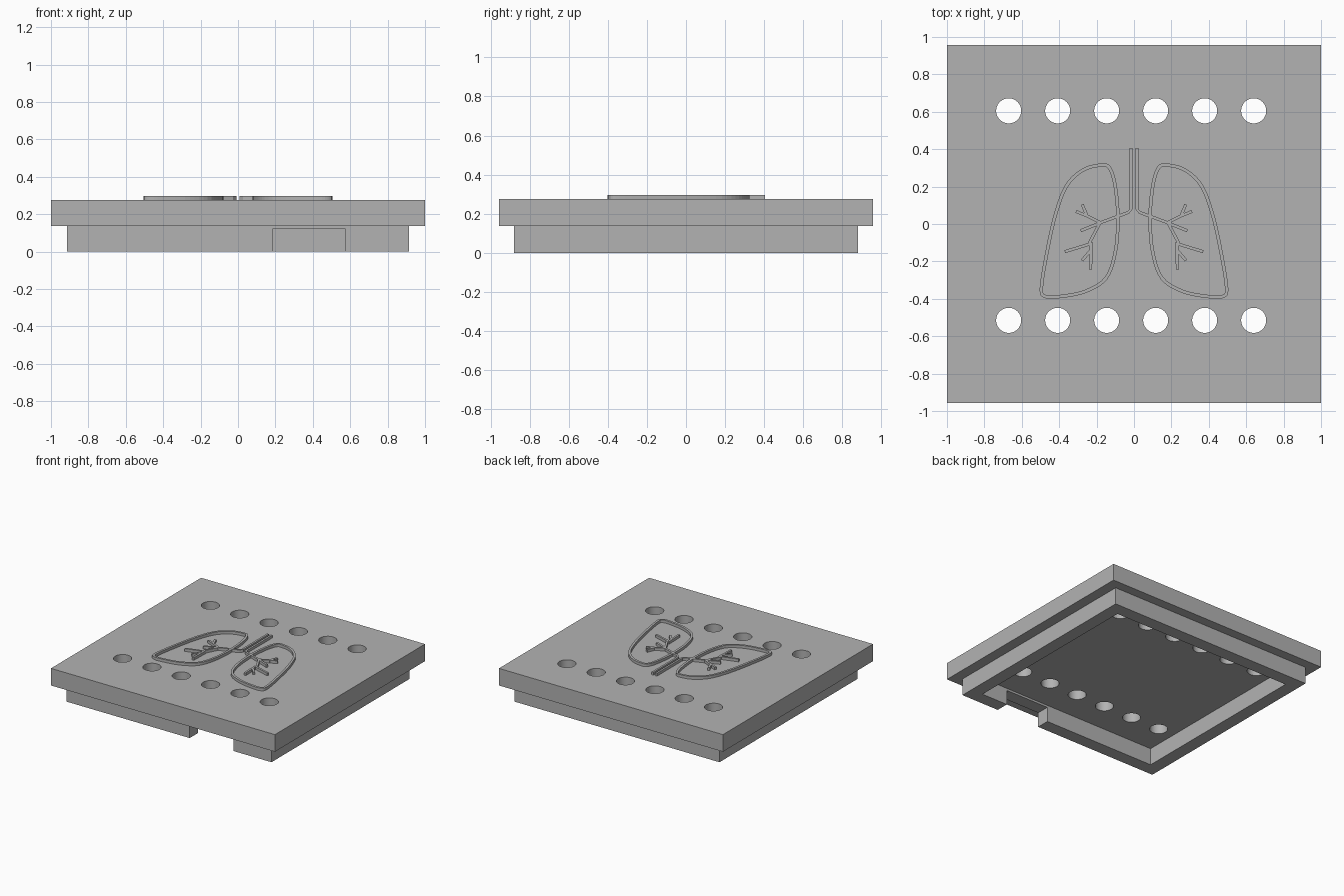
import bpy, bmesh
from mathutils import Vector, Matrix

cube = bpy.data.objects.get("Cube")
if cube:
    bpy.data.objects.remove(cube, do_unlink=True)

grey = bpy.data.materials.new("plain grey")
grey.use_nodes = True
colour = (0.45, 0.45, 0.45, 1)
grey.diffuse_color = colour
grey.node_tree.nodes["Principled BSDF"].inputs["Base Color"].default_value = colour


def finish(name, bm):
    bmesh.ops.recalc_face_normals(bm, faces=bm.faces)
    mesh = bpy.data.meshes.new(name)
    bm.to_mesh(mesh)
    bm.free()
    mesh.materials.append(grey)
    ob = bpy.data.objects.new(name, mesh)
    bpy.context.scene.collection.objects.link(ob)
    return ob


def add_box(bm, lo, hi):
    lo, hi = Vector(lo), Vector(hi)
    mat = Matrix.Translation((lo + hi) / 2) @ Matrix.Diagonal((*(hi - lo), 1))
    bmesh.ops.create_cube(bm, size=1, matrix=mat)


def box(name, lo, hi):
    bm = bmesh.new()
    add_box(bm, lo, hi)
    return finish(name, bm)


def boolean(ob, cutter, operation):
    """Apply a boolean and discard the helper object."""
    mod = ob.modifiers.new("boolean", 'BOOLEAN')
    mod.operation, mod.object, mod.solver = operation, cutter, 'EXACT'
    mod.use_self = True
    deps = bpy.context.evaluated_depsgraph_get()
    mesh = bpy.data.meshes.new_from_object(ob.evaluated_get(deps))
    ob.modifiers.clear()
    ob.data = mesh
    bpy.data.objects.remove(cutter, do_unlink=True)


SEAM, TOP, RAISED = 0.137, 0.275, 0.297

# Lid plate with two rows of round holes
plate = box("lid_plate", (-1, -0.957, SEAM), (1, 0.957, TOP))
bm = bmesh.new()
for i in range(6):
    for y in (-0.515, 0.605):
        bmesh.ops.create_cone(bm, cap_ends=True, segments=48, radius1=0.067, radius2=0.067,
                              depth=0.4, matrix=Matrix.Translation((-0.67 + i * 0.262, y, 0.2)))
boolean(plate, finish("hole_cutter", bm), 'DIFFERENCE')
plate.data.shade_smooth()
plate.data.set_sharp_from_angle(angle=0.6)

# Hollow rim underneath, with a notch through the front wall
rim = box("lower_rim", (-0.915, -0.88, 0), (0.915, 0.88, SEAM))
boolean(rim, box("cavity_cutter", (-0.81, -0.775, -0.1), (0.81, 0.775, 0.3)), 'DIFFERENCE')
boolean(rim, box("notch_cutter", (0.185, -1, -0.1), (0.575, -0.7, 0.12)), 'DIFFERENCE')


def ribbon(bm, points, width, closed=False):
    """Raise a flat strip of constant width along a plan path."""
    pts = [Vector((*p, 0)) for p in points]
    n = len(pts)
    rings = []
    for i, p in enumerate(pts):
        before = pts[i - 1] if closed or i else p
        after = pts[(i + 1) % n] if closed or i < n - 1 else p
        t = (after - before).normalized()
        side = Vector((-t.y, t.x, 0)) * width / 2
        rings.append([bm.verts.new((q.x, q.y, z)) for q, z in
                      ((p + side, TOP - 0.01), (p - side, TOP - 0.01),
                       (p - side, RAISED), (p + side, RAISED))])
    for i in range(n if closed else n - 1):
        a, b = rings[i], rings[(i + 1) % n]
        for k in range(4):
            m = (k + 1) % 4
            bm.faces.new((a[k], a[m], b[m], b[k]))
    if not closed:
        bm.faces.new(rings[0])
        bm.faces.new(rings[-1])


def smooth_loop(points, steps=5):
    """Round a closed control loop."""
    pts, out = [Vector(p) for p in points], []
    for i in range(len(pts)):
        a, b, c, d = (pts[(i + k) % len(pts)] for k in (-1, 0, 1, 2))
        for s in range(steps):
            t = s / steps
            out.append(0.5 * (2 * b + (c - a) * t + (2 * a - 5 * b + 4 * c - d) * t ** 2
                              + (3 * b - a - 3 * c + d) * t ** 3))
    return out


lung = [(0.17, 0.315), (0.27, 0.29), (0.36, 0.205), (0.42, 0.05), (0.465, -0.15),
        (0.495, -0.34), (0.475, -0.387), (0.39, -0.387), (0.26, -0.36), (0.15, -0.29),
        (0.1, -0.15), (0.086, 0.03), (0.1, 0.2), (0.128, 0.295)]
twigs = [[(0.18, 0.008), (0.25, 0.043), (0.31, 0.067)],
         [(0.25, 0.04), (0.277, 0.105)],
         [(0.17, 0.01), (0.285, -0.036)],
         [(0.18, 0.01), (0.238, -0.1), (0.23, -0.12)],
         [(0.23, -0.105), (0.37, -0.148)],
         [(0.228, -0.1), (0.232, -0.243)],
         [(0.231, -0.14), (0.278, -0.195)]]

# Raised lungs, mirrored about the centre line
for name, s in (("left", 1), ("right", -1)):
    bm = bmesh.new()
    ribbon(bm, [(s * x, y) for x, y in smooth_loop(lung)], 0.018, True)
    lung_ob = finish(name + "_lung_relief", bm)
    # Windpipe half bending into the bronchus, then the branching twigs
    paths = [[(0.016, 0.405), (0.016, 0.08), (0.03, 0.062), (0.185, 0.005)]] + twigs
    for path in paths:
        bm = bmesh.new()
        ribbon(bm, [(s * x, y) for x, y in path], 0.016)
        boolean(lung_ob, finish("branch", bm), 'UNION')
